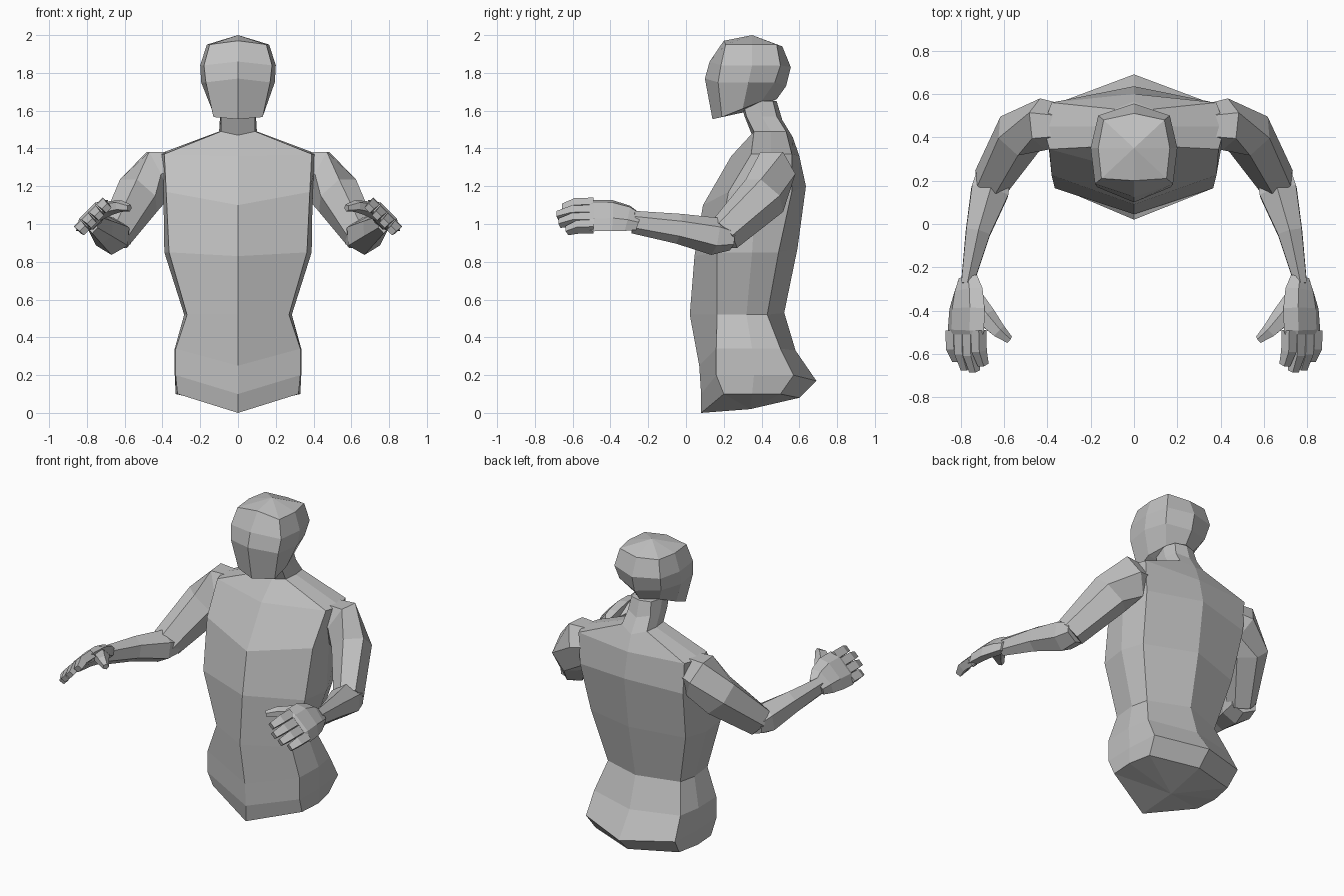
import bpy
import bmesh
from math import cos, sin, pi
from mathutils import Vector

default_cube = bpy.data.objects.get("Cube")
if default_cube:
    bpy.data.objects.remove(default_cube, do_unlink=True)

# Single clay colour
CLAY = (0.53, 0.53, 0.53, 1)
clay = bpy.data.materials.new("clay_grey")
clay.use_nodes = True
clay.diffuse_color = CLAY
clay.node_tree.nodes["Principled BSDF"].inputs["Base Color"].default_value = CLAY


def loft(name, rings, start_tip, end_tip):
    """Skin closed rings of points and close both ends with a fan to a tip."""
    bm = bmesh.new()
    loops = [[bm.verts.new(point) for point in ring] for ring in rings]
    count = len(loops[0])
    for lower, upper in zip(loops, loops[1:]):
        for i in range(count):
            j = (i + 1) % count
            bm.faces.new((lower[i], lower[j], upper[j], upper[i]))
    for loop, tip in ((loops[0], start_tip), (loops[-1], end_tip)):
        centre = bm.verts.new(tip)
        for i in range(count):
            bm.faces.new((loop[i], loop[(i + 1) % count], centre))
    bmesh.ops.recalc_face_normals(bm, faces=bm.faces)
    mesh = bpy.data.meshes.new(name)
    bm.to_mesh(mesh)
    bm.free()
    mesh.materials.append(clay)
    part = bpy.data.objects.new(name, mesh)
    bpy.context.collection.objects.link(part)
    return part


def body_ring(row, tilt=0.0):
    """Symmetric eight-point section: front ridge, three side points, back ridge."""
    z_front, z_side, z_back, y_front, xc, yc, xs, ys, xb, yb, y_back = row
    sides = [(xc, yc), (xs, ys), (xb, yb)]
    left = [Vector((x, y, z_side + tilt * (y - ys))) for x, y in sides]
    right = [point * Vector((-1, 1, 1)) for point in reversed(left)]
    front = Vector((0, y_front, z_front))
    back = Vector((0, y_back, z_back))
    return [front] + left + [back] + right


def tube(name, path, radii, mirror, sides=6, up=(0, 0, 1), turn=0.0):
    """Faceted limb along a path; each radius pair is (sideways, upward)."""
    points = [Vector(p) for p in path]
    rings = []
    for i, point in enumerate(points):
        before = points[max(i - 1, 0)]
        after = points[min(i + 1, len(points) - 1)]
        along = (after - before).normalized()
        across = along.cross(Vector(up)).normalized()
        over = across.cross(along)
        wide, tall = radii[i]
        ring = []
        for k in range(sides):
            angle = turn + 2 * pi * k / sides
            ring.append(point + across * wide * cos(angle) + over * tall * sin(angle))
        rings.append(ring)
    flip = Vector((mirror, 1, 1))
    rings = [[point * flip for point in ring] for ring in rings]
    return loft(name, rings, points[0] * flip, points[-1] * flip)


# Torso and neck: heights of front, side, back, then the half section
torso_rows = [
    (0, .1, .08, .08, .32, .2, .33, .35, .3, .5, .6),
    (.1, .2, .17, .08, .33, .16, .335, .36, .32, .57, .69),
    (.25, .34, .33, .07, .33, .16, .335, .35, .31, .5, .58),
    (.52, .52, .53, .02, .27, .165, .285, .32, .26, .43, .52),
    (.83, .85, .87, .045, .365, .165, .39, .35, .34, .49, .59),
    (1.1, 1.17, 1.2, .09, .38, .225, .395, .37, .37, .56, .635),
    (1.36, 1.37, 1.36, .24, .39, .345, .42, .45, .38, .56, .6),
    (1.47, 1.49, 1.46, .35, .09, .36, .1, .45, .09, .53, .565),
    (1.57, 1.57, 1.55, .31, .09, .32, .095, .4, .08, .48, .51),
    (1.64, 1.65, 1.65, .29, .09, .3, .095, .38, .07, .46, .48),
]
loft("torso_and_neck", [body_ring(row) for row in torso_rows],
     (0, .34, .02), (0, .38, 1.66))

# Head: flat face panels with a central ridge, tilted jaw and a low crown
jaw_row = (1.555, 1.61, 1.66, .14, .13, .19, .14, .3, .09, .4, .48)
head_rows = [
    (1.77, 1.75, 1.73, .1, .17, .17, .195, .33, .15, .47, .53),
    (1.86, 1.84, 1.83, .125, .18, .185, .2, .35, .165, .5, .555),
    (1.97, 1.95, 1.94, .2, .15, .21, .165, .35, .14, .48, .51),
]
loft("head", [body_ring(jaw_row, tilt=.4)] + [body_ring(row) for row in head_rows],
     (0, .3, 1.59), (0, .35, 2))

# Arms and hands, built once per side
PALM_UP = (.7, 0, .7)
HAND_ACROSS = Vector((.7, 0, -.7))
PALM_END = Vector((.775, -.49, 1.045))
FINGERS = [("index", -.084, -.65), ("middle", -.028, -.68),
           ("ring", .028, -.67), ("little", .084, -.63)]

for side_name, mirror in (("left", 1), ("right", -1)):
    # Shoulder and upper arm
    tube(side_name + "_upper_arm",
         [(.2, .45, 1.31), (.42, .46, 1.265), (.527, .415, 1.15), (.655, .2, .94)],
         [(.07, .08), (.12, .15), (.12, .135), (.09, .1)], mirror)

    # Forearm from elbow to wrist, with a ridge along the top and bottom
    tube(side_name + "_forearm",
         [(.645, .24, .925), (.665, .15, .935), (.72, -.04, .975), (.77, -.28, 1.01)],
         [(.09, .065), (.1, .1), (.065, .08), (.032, .06)], mirror, turn=pi / 6)

    # Palm
    tube(side_name + "_palm",
         [(.765, -.25, 1.01), (.765, -.31, 1.03), (.77, -.39, 1.045), PALM_END,
          PALM_END + Vector((0, -.02, 0))],
         [(.06, .035), (.095, .045), (.115, .045), (.118, .04), (.11, .03)],
         mirror, up=PALM_UP)

    # Fingers, slightly curled towards the palm
    curl = Vector(PALM_UP) * -.03
    for finger, offset, tip_y in FINGERS:
        base = PALM_END + HAND_ACROSS * offset
        tip = base + curl
        tip.y = tip_y
        knuckle = base.lerp(tip, .6) - curl * .5
        tube(side_name + "_" + finger + "_finger", [base, knuckle, tip],
             [(.036, .036), (.036, .035), (.028, .024)],
             mirror, sides=4, up=PALM_UP, turn=pi / 4)

    # Thumb
    tube(side_name + "_thumb",
         [(.745, -.36, 1.05), (.685, -.43, 1.085), (.625, -.495, 1.095), (.575, -.535, 1.085)],
         [(.06, .035), (.052, .04), (.036, .032), (.02, .02)], mirror, sides=5)
